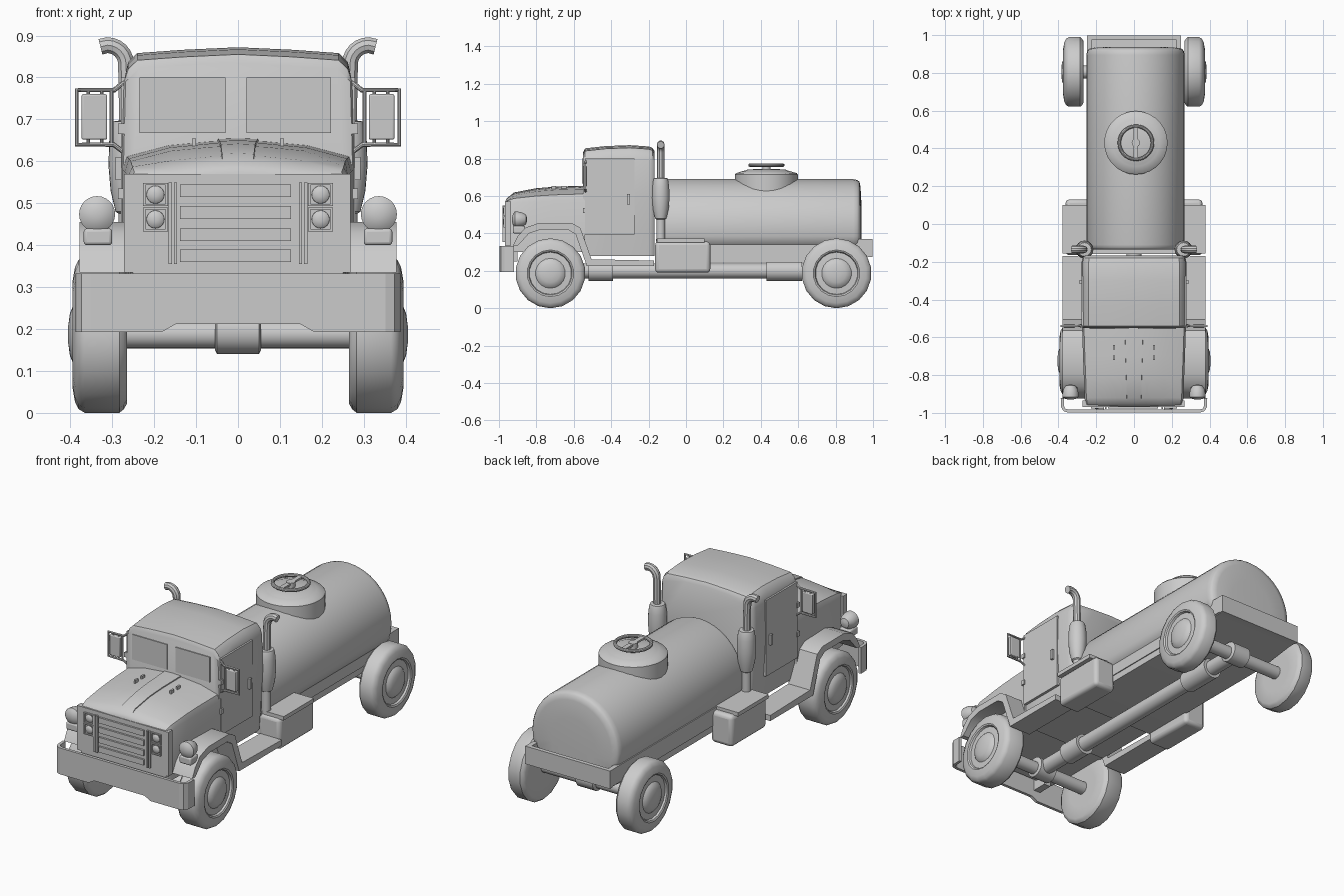
import bpy, bmesh, math
from mathutils import Matrix, Vector

if "Cube" in bpy.data.objects:
    bpy.data.objects.remove(bpy.data.objects["Cube"])


def finish(name, bm, mirror=False, bevel=0, angle=35):
    bmesh.ops.recalc_face_normals(bm, faces=bm.faces)
    me = bpy.data.meshes.new(name)
    bm.to_mesh(me)
    bm.free()
    return add(name, me, mirror, bevel, angle)


def add(name, me, mirror, bevel=0, angle=35):
    for p in me.polygons:
        p.use_smooth = True
    me.set_sharp_from_angle(angle=math.radians(angle))
    ob = bpy.data.objects.new(name, me)
    bpy.context.collection.objects.link(ob)
    if bevel:
        b = ob.modifiers.new("bevel", 'BEVEL')
        b.width, b.segments = bevel, 3
    if mirror:
        ob.modifiers.new("mirror", 'MIRROR')
    return ob


def loft(name, rings, **kw):
    """Skin closed rings of 3D points and cap both ends."""
    bm = bmesh.new()
    vs = [[bm.verts.new(p) for p in r] for r in rings]
    n = len(vs[0])
    for a, b in zip(vs, vs[1:]):
        for i in range(n):
            j = (i + 1) % n
            bm.faces.new((a[i], a[j], b[j], b[i]))
    bm.faces.new(vs[0])
    bm.faces.new(vs[-1])
    return finish(name, bm, **kw)


def box(name, x, y, z, **kw):
    return loft(name, [[(x[0], y[0], k), (x[1], y[0], k), (x[1], y[1], k), (x[0], y[1], k)] for k in z], **kw)


def prism(name, pts, x, **kw):
    return loft(name, [[(k, a, b) for a, b in pts] for k in x], **kw)


def lathe(name, prof, centre, axis='Z', n=24, **kw):
    """Turn (along, radius) pairs round an axis through centre."""
    rot = {'Z': Matrix(), 'X': Matrix.Rotation(math.pi / 2, 4, 'Y'),
           'Y': Matrix.Rotation(math.pi / 2, 4, 'X')}[axis]
    rings = [[Vector(centre) + rot @ Vector((r * math.cos(t), r * math.sin(t), h))
              for t in [2 * math.pi * i / n for i in range(n)]] for h, r in prof]
    return loft(name, rings, **kw)


def tube(name, pts, r, mirror=False, cyclic=False):
    cu = bpy.data.curves.new(name, 'CURVE')
    cu.dimensions = '3D'
    cu.bevel_depth, cu.bevel_resolution, cu.use_fill_caps = r, 3, True
    sp = cu.splines.new('POLY')
    sp.points.add(len(pts) - 1)
    for p, c in zip(sp.points, pts):
        p.co = (*c, 1)
    sp.use_cyclic_u = cyclic
    tmp = bpy.data.objects.new(name, cu)
    me = bpy.data.meshes.new_from_object(tmp)
    bpy.data.objects.remove(tmp)
    return add(name, me, mirror)


def sym(half, y):
    """Section at y from right-hand points listed bottom to top."""
    return [(x, y, z) for x, z in half] + [(-x, y, z) for x, z in reversed(half) if x > 0]


# Wheels, axles and drive shaft
for label, y, xo, w in (("front", -.725, .395, .13), ("rear", .805, .375, .108)):
    lathe(label + "_tyre", [(-w, .10), (-w, .165), (-w + .007, .178), (-w + .018, .187), (-.03, .187),
                            (-.015, .178), (-.006, .16), (0, .125), (-.004, .117), (-.016, .112), (-.016, .09)],
          (xo, y, .187), 'X', 18, mirror=True)
    lathe(label + "_hub", [(-.04, .113), (-.014, .113), (-.012, .08), (-.002, .07), (.006, .05), (.01, .02)],
          (xo, y, .187), 'X', 18, mirror=True)
    lathe(label + "_axle", [(-.31, .034), (.31, .034)], (0, y, .188), 'X')
    lathe(label + "_differential", [(-.055, .045), (-.05, .054), (.05, .054), (.055, .045)], (0, y, .195), 'X')
lathe("drive_shaft", [(-.81, .04), (.73, .04)], (0, 0, .2), 'Y')
for y0, y1 in ((-.52, -.39), (.43, .62)):
    lathe("shaft_collar", [(-y1, .04), (-y1, .055), (-y0, .055), (-y0, .04)], (0, 0, .2), 'Y')

# Tank bed with upright tail plate
prism("tank_bed", [(-.16, .245), (.72, .245), (.94, .275), (.98, .275), (.98, .345), (-.16, .37)], (-.245, .245))
box("bed_side_rail", (.225, .25), (-.16, .995), (.28, .37), mirror=True)
box("bed_tail_plate", (-.25, .25), (.975, .997), (.275, .37))


# Round tank sunk into the bed
def tank_ring(y, s):
    turn = [i * math.pi / 18 for i in range(-2, 21)]
    return [(.008 + .26 * s * math.cos(t), y, .43 + .26 * s * math.sin(t)) for t in turn] + [
        (.008 - .22 * s, y, .33), (.008 + .22 * s, y, .33)]


loft("tank", [tank_ring(*p) for p in ((-.135, .95), (-.125, .985), (-.11, 1), (.895, 1),
                                      (.915, .985), (.927, .95), (.933, .85), (.938, .5))], angle=50)

# Filler hatch with hand wheel
hx, hy = .01, .43
lathe("hatch", [(.6, .168), (.715, .168), (.722, .162), (.734, .125), (.736, .115), (.742, .1), (.745, .03)],
      (hx, hy, 0), n=28)
ring = [(hx + .088 * math.cos(i * math.pi / 14), hy + .088 * math.sin(i * math.pi / 14), .765) for i in range(28)]
tube("hatch_wheel", ring, .009, cyclic=True)
box("hatch_wheel_spoke", (hx - .012, hx + .012), (.345, .515), (.76, .77))
lathe("hatch_stem", [(.735, .022), (.772, .022)], (hx, hy, 0))


# Cab with curved roof
def cab_ring(y, h, k=1):
    return sym([(x * k, z) for x, z in ((.255, .28), (.265, .4), (.277, .6), (.272, .79), (.262, h - .035),
                                        (.24, h - .014), (.13, h - .006), (0, h))], y)


loft("cab", [cab_ring(*p) for p in ((-.55, .835, .985), (-.54, .855), (-.43, .867), (-.30, .872),
                                    (-.2, .865), (-.18, .858, .985), (-.168, .84, .94))])
for x0, x1 in ((.02, .222), (-.235, -.03)):
    box("windscreen", (x0, x1), (-.555, -.54), (.667, .80))
prism("door_panel", [(-.54, .395), (-.275, .395), (-.275, .8), (-.54, .8)], (.255, .279), mirror=True)
box("door_handle", (.275, .292), (-.315, -.30), (.555, .61), mirror=True)
for z in (.51, .665):
    box("door_hinge", (.27, .286), (-.55, -.53), (z, z + .025), mirror=True)


# Bonnet with raised centre rib
def bonnet_ring(y, w, e, h):
    return sym([(w, .30), (w, e), (w - .01, e + (h - e) * .45), (w * .6, h - .012), (w * .25, h - .003), (0, h)], y)


loft("bonnet", [bonnet_ring(*p) for p in ((-.965, .25, .55, .575), (-.955, .257, .56, .592), (-.92, .262, .565, .614),
                                          (-.8, .266, .57, .637), (-.7, .27, .575, .645), (-.54, .275, .58, .65))])
loft("bonnet_rib", [sym([(w, h - .03), (w - .004, h), (0, h + .002)], y) for y, w, h in
                    ((-.95, .04, .592), (-.92, .042, .617), (-.8, .045, .64), (-.7, .048, .648), (-.55, .052, .653))])
for y in (-.72, -.665):
    box("bonnet_catch", (.10, .11), (y, y + .025), (.62, .655), mirror=True)
box("nose_panel", (-.272, .268), (-.968, -.935), (.335, .57))

# Grille and twin lamps
for z in (.36, .41, .463, .515):
    box("grille_bar", (-.138, .127), (-.978, -.96), (z, z + .03))
for x in (.145, .158):
    box("grille_post", (x, x + .008), (-.98, -.96), (.355, .55), mirror=True)
for z0, z1 in ((.433, .49), (.493, .548)):
    for n, a, b in (("lower", z0, z0 + .005), ("upper", z1 - .005, z1)):
        box("lamp_frame_" + n, (.167, .227), (-.977, -.96), (a, b), mirror=True)
    for x in (.167, .221):
        box("lamp_frame_side", (x, x + .006), (-.977, -.96), (z0, z1), mirror=True)
    lathe("grille_lamp", [(.96, .022), (.972, .021), (.977, .015), (.979, .005)], (.197, 0, (z0 + z1) / 2), 'Y',
          mirror=True)

# Front wings with running boards
prism("front_wing", [(-.925, .335), (-.90, .385), (-.86, .43), (-.79, .455), (-.61, .455), (-.565, .43), (-.505, .262),
                     (-.17, .255), (-.17, .225), (-.53, .225), (-.59, .395), (-.63, .42), (-.78, .42), (-.84, .40),
                     (-.88, .355), (-.90, .335)], (.25, .378), mirror=True)

# Wing lamps on brackets
box("wing_lamp_bracket", (.30, .368), (-.925, -.86), (.40, .44), mirror=True, bevel=.008)
lathe("wing_lamp", [(.85, .008), (.855, .025), (.875, .038), (.9, .043), (.915, .043), (.925, .03), (.93, .01)],
      (.336, 0, .474), 'Y', mirror=True)

# Wrap-around bumper with stepped lower edge
bm = bmesh.new()
path = ((0, -.99, .212), (.148, -.99, .212), (.182, -.99, .193), (.35, -.99, .193), (.368, -.984, .193),
        (.378, -.968, .193), (.38, -.92, .193))
cols = [(bm.verts.new((x, y, z)), bm.verts.new((x, y, .333))) for x, y, z in path]
for a, b in zip(cols, cols[1:]):
    bm.faces.new((a[0], b[0], b[1], a[1]))
bumper = finish("bumper", bm, mirror=True)
bumper.data.shade_flat()
sol = bumper.modifiers.new("thickness", 'SOLIDIFY')
sol.thickness, sol.offset = .016, 0
box("bumper_mount", (.16, .2), (-.985, -.9), (.25, .32), mirror=True)

# Side fuel tanks with tread plates
box("fuel_tank", (.235, .362), (-.165, .13), (.19, .357), mirror=True, bevel=.02)
box("fuel_tank_plate", (.235, .378), (-.155, .10), (.352, .373), mirror=True)

# Exhaust stacks
lathe("muffler", [(.36, .023), (.475, .023), (.48, .03), (.53, .042), (.59, .047), (.65, .045), (.685, .04),
                  (.695, .036), (.697, .022)], (.262, -.135, 0), mirror=True)
bend = [(.312 - .045 * math.cos(t), -.135, .832 + .045 * math.sin(t)) for t in [i * math.pi / 12 for i in range(7)]]
tube("exhaust_pipe", [(.264, -.135, .68)] + bend + [(.328, -.135, .873)], .02, True)

# Wing mirrors on rod frames
tube("mirror_frame", [(.27, -.535, .79), (.295, -.54, .77), (.385, -.54, .77), (.385, -.54, .64), (.297, -.54, .64),
                      (.27, -.535, .62)], .006, True)
tube("mirror_inner_rod", [(.302, -.54, .64), (.302, -.54, .77)], .005, True)
box("mirror_panel", (.312, .373), (-.55, -.53), (.652, .76), mirror=True, bevel=.004)
for x in (.325, .357):
    tube("mirror_pin", [(x, -.54, .637), (x, -.54, .773)], .004, True)
